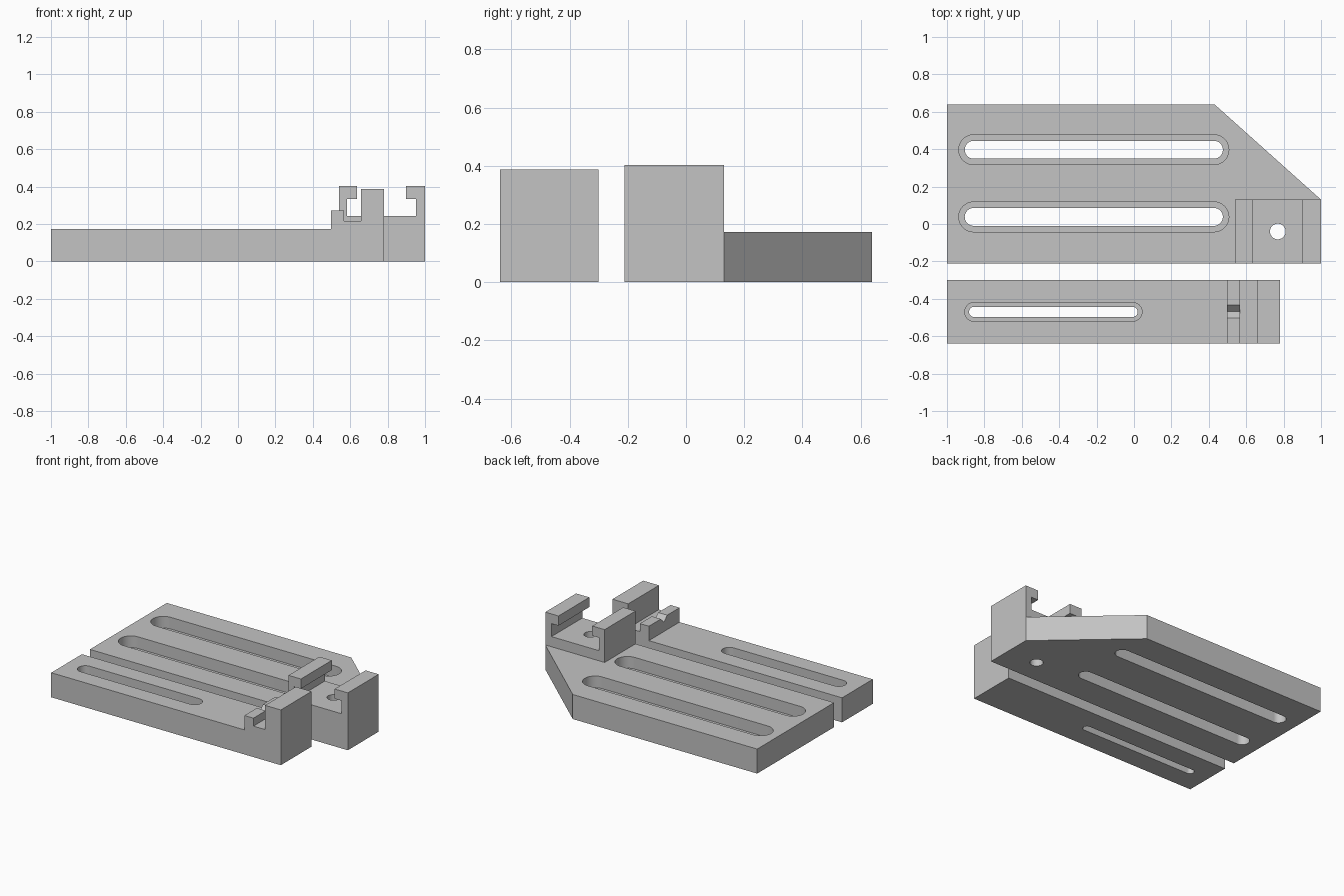
import bpy, bmesh, math
from mathutils import Vector

cube = bpy.data.objects.get("Cube")
if cube:
    bpy.data.objects.remove(cube, do_unlink=True)

grey = bpy.data.materials.new("light grey plastic")
grey.use_nodes = True
colour = (0.55, 0.55, 0.55, 1)
grey.diffuse_color = colour
grey.node_tree.nodes["Principled BSDF"].inputs["Base Color"].default_value = colour


def prism(name, outline, offset):
    """Extrude a closed 3D outline along offset."""
    bm = bmesh.new()
    face = bm.faces.new([bm.verts.new(p) for p in outline])
    ext = bmesh.ops.extrude_face_region(bm, geom=[face])
    moved = [v for v in ext["geom"] if isinstance(v, bmesh.types.BMVert)]
    bmesh.ops.translate(bm, verts=moved, vec=Vector(offset))
    bmesh.ops.recalc_face_normals(bm, faces=bm.faces)
    mesh = bpy.data.meshes.new(name)
    bm.to_mesh(mesh)
    bm.free()
    mesh.materials.append(grey)
    obj = bpy.data.objects.new(name, mesh)
    bpy.context.collection.objects.link(obj)
    return obj


def side_prism(name, profile, y0, y1):
    return prism(name, [(x, y0, z) for x, z in profile], (0, y1 - y0, 0))


def combine(target, other, operation):
    """Apply a boolean and discard the helper."""
    mod = target.modifiers.new("boolean", "BOOLEAN")
    mod.operation, mod.object, mod.solver = operation, other, "EXACT"
    bpy.context.view_layer.objects.active = target
    bpy.ops.object.modifier_apply(modifier=mod.name)
    bpy.data.objects.remove(other, do_unlink=True)


def cut_capsule(target, x0, x1, y, r, z0, z1=0.5, steps=20):
    """Cut a vertical round-ended slot; x1 - x0 = 2r gives a round hole."""
    pts = []
    for cx, start in ((x1 - r, -math.pi / 2), (x0 + r, math.pi / 2)):
        for i in range(steps + 1):
            a = start + math.pi * i / steps
            p = (cx + r * math.cos(a), y + r * math.sin(a), z0)
            if not pts or (Vector(p) - Vector(pts[-1])).length > 1e-4:
                pts.append(p)
    if (Vector(pts[0]) - Vector(pts[-1])).length < 1e-4:
        pts.pop()
    combine(target, prism("cutter", pts, (0, 0, z1 - z0)), "DIFFERENCE")


def cut_slot(target, x0, x1, y, r, lip, ledge=0.09):
    """Stepped slot: wide upper recess, narrower through slot."""
    cut_capsule(target, x0, x1, y, r, ledge)
    cut_capsule(target, x0 + lip, x1 - lip, y, r - lip, -0.1)


TOP = 0.172

# Wide plate with a chamfered corner and the clip block
wide = prism("wide_plate", [(-1, -0.212, 0), (1, -0.212, 0), (1, 0.13, 0),
                            (0.43, 0.64, 0), (-1, 0.64, 0)], (0, 0, TOP))
clip = side_prism("clip_block", [
    (0.54, 0), (1, 0), (1, 0.402), (0.898, 0.402), (0.898, 0.334),
    (0.952, 0.334), (0.952, 0.243), (0.583, 0.243), (0.583, 0.334),
    (0.636, 0.334), (0.636, 0.402), (0.54, 0.402)], -0.212, 0.13)
combine(wide, clip, "UNION")
for y in (0.397, 0.038):
    cut_slot(wide, -0.937, 0.507, y, 0.08, 0.032)
cut_capsule(wide, 0.727, 0.811, -0.04, 0.042, -0.1)

# Narrow plate with a stop wall and a low lip
narrow = side_prism("narrow_plate", [
    (-1, 0), (0.78, 0), (0.78, 0.387), (0.658, 0.387), (0.658, 0.217),
    (0.568, 0.217), (0.568, 0.273), (0.498, 0.273), (0.498, TOP),
    (-1, TOP)], -0.64, -0.3)
cut_slot(narrow, -0.905, 0.043, -0.47, 0.05, 0.023)

# V notch across the lip
notch = prism("cutter", [(0.45, -0.468, 0.238), (0.45, -0.388, 0.318),
                         (0.45, -0.548, 0.318)], (0.16, 0, 0))
combine(narrow, notch, "DIFFERENCE")

# Smooth the round walls, keep machined edges sharp
bpy.ops.object.select_all(action="DESELECT")
for obj in (wide, narrow):
    obj.select_set(True)
bpy.context.view_layer.objects.active = wide
bpy.ops.object.shade_smooth_by_angle(angle=math.radians(30))
